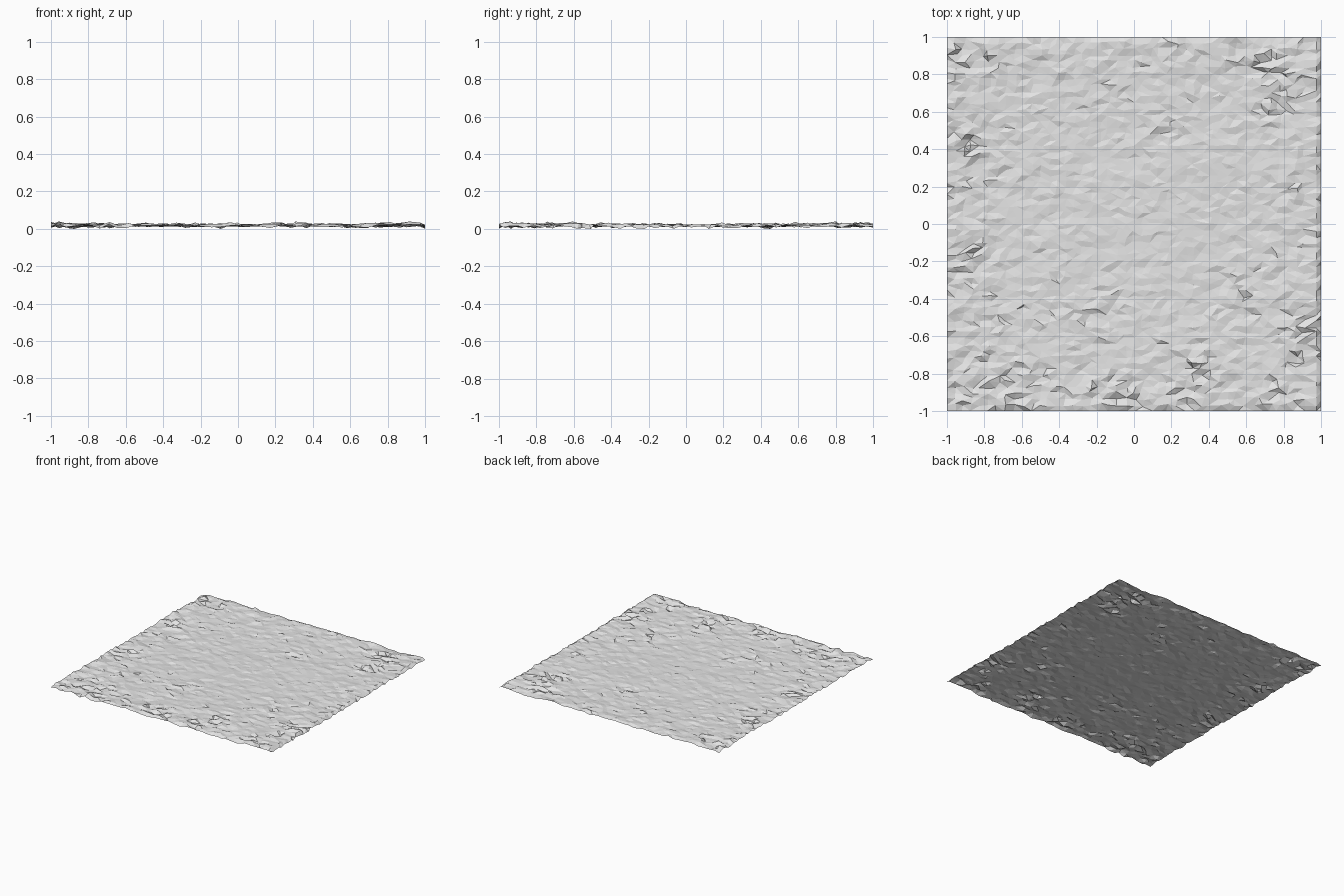
import bpy
import bmesh
import math
import random
from mathutils import Vector, noise

cube = bpy.data.objects.get("Cube")
if cube:
    bpy.data.objects.remove(cube, do_unlink=True)

random.seed(7)

# Pale grey ground colour
stone = bpy.data.materials.new("pale_grey")
stone.use_nodes = True
grey = (0.78, 0.78, 0.78, 1)
stone.diffuse_color = grey
bsdf = stone.node_tree.nodes["Principled BSDF"]
bsdf.inputs["Base Color"].default_value = grey
bsdf.inputs["Roughness"].default_value = 0.9

# Patches of rough ground: x, y, radius
ROUGH = [(-0.25, -0.43, 0.13), (0.92, -0.57, 0.13), (0.9, -0.83, 0.12),
         (0.76, 0.8, 0.15), (-0.88, 0.9, 0.13), (0.55, -0.38, 0.1),
         (-0.75, -0.9, 0.16), (0.15, 0.46, 0.08), (-0.9, 0.4, 0.1),
         (-0.85, -0.15, 0.1), (0.3, -0.75, 0.1), (-0.15, -0.9, 0.12)]


def roughness(x, y):
    """Small in the middle, larger in the patches and along the border."""
    patch = max(math.exp(-((x - a) ** 2 + (y - b) ** 2) / r ** 2)
                for a, b, r in ROUGH)
    border = max(abs(x), abs(y)) ** 4
    return 0.0022 + 0.003 * border + 0.0055 * patch


def height(x, y):
    """Gentle swells, then fine ridges that run mostly along x."""
    swell = noise.noise(Vector((x * 2.5, y * 2.5, 3.3))) * 0.006
    ridge = noise.noise(Vector((x * 9, y * 16, 8.1))) * 0.005
    rim = 0.005 * max(abs(x), abs(y)) ** 4
    z = 0.018 + swell + ridge + rim
    z += random.gauss(0, 1) * roughness(x, y)
    # Edges turn down, most strongly on the left side
    if x > 0.99:
        z -= 0.011
    elif abs(y) > 0.99:
        z -= 0.006
    return min(max(z, 0.0), 0.05)


# Uneven ground sheet
COLS, ROWS = 44, 62
bm = bmesh.new()
bmesh.ops.create_grid(bm, x_segments=COLS, y_segments=ROWS, size=1)
for v in bm.verts:
    x, y = v.co.x, v.co.y
    if abs(x) < 0.99:
        x += random.uniform(-0.3, 0.3) * 2 / COLS
        if x > 0.94:
            x = 0.975
    if abs(y) < 0.99:
        y += random.uniform(-0.3, 0.3) * 2 / ROWS
    v.co = (x, y, height(x, y))

# Split the cells along their shorter diagonal, and rest the sheet on the floor
bmesh.ops.triangulate(bm, faces=bm.faces[:], quad_method='SHORT_EDGE')
lowest = min(v.co.z for v in bm.verts)
bmesh.ops.translate(bm, verts=bm.verts[:], vec=(0, 0, -lowest))
bmesh.ops.recalc_face_normals(bm, faces=bm.faces[:])
if sum(f.normal.z for f in bm.faces) < 0:
    bmesh.ops.reverse_faces(bm, faces=bm.faces[:])

mesh = bpy.data.meshes.new("ground_sheet")
bm.to_mesh(mesh)
bm.free()
mesh.materials.append(stone)
ground = bpy.data.objects.new("ground_sheet", mesh)
bpy.context.collection.objects.link(ground)
